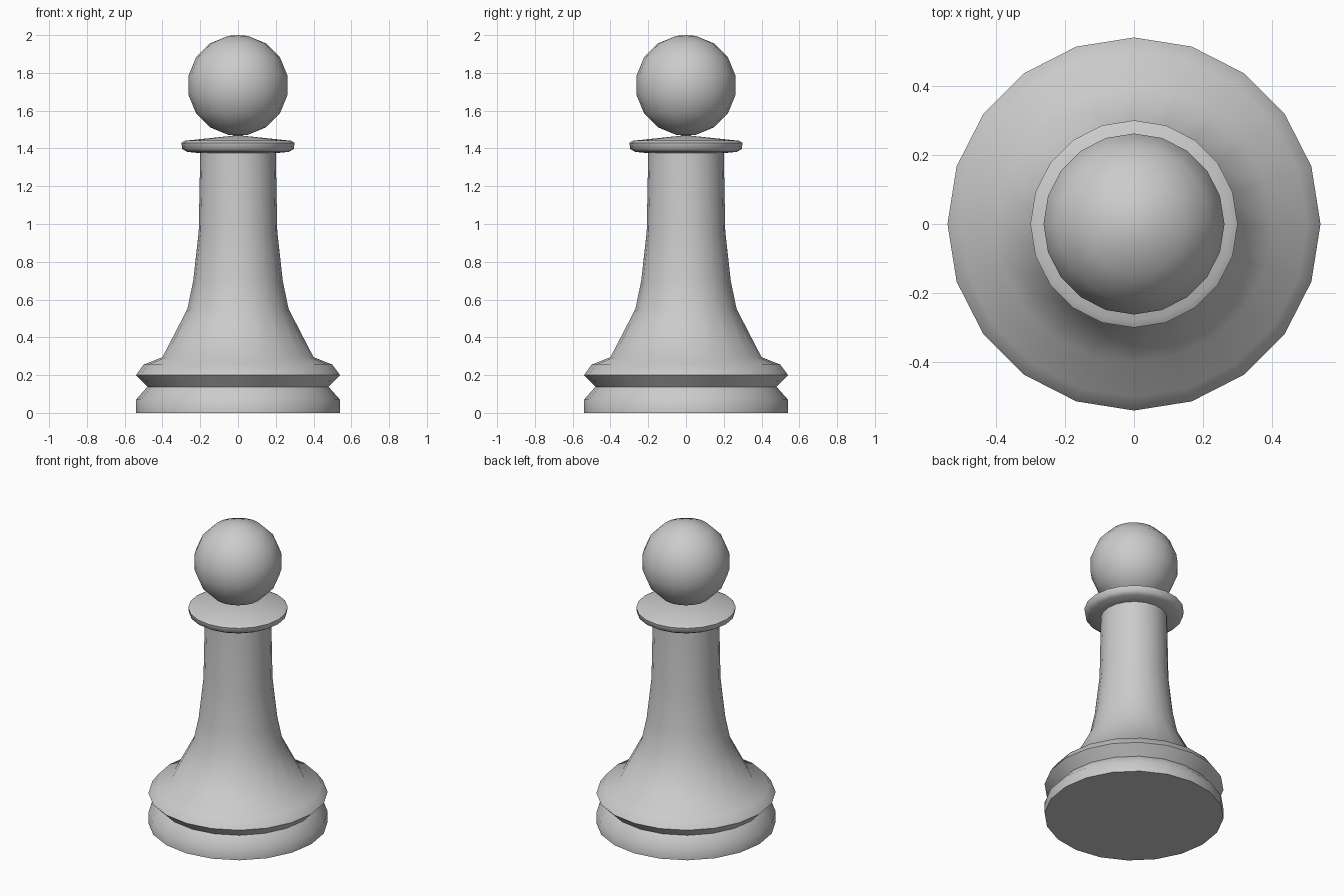
import bpy
import bmesh
from math import sin, cos, pi, radians

cube = bpy.data.objects.get("Cube")
if cube:
    bpy.data.objects.remove(cube, do_unlink=True)

SIDES = 20

# One plain grey for the whole piece
GREY = (0.6, 0.6, 0.6, 1)
mat = bpy.data.materials.new("plain_grey")
mat.use_nodes = True
mat.diffuse_color = GREY
mat.node_tree.nodes["Principled BSDF"].inputs["Base Color"].default_value = GREY


def lathe(name, profile, sharp_angle=60):
    """Turn a bottom-to-top list of (radius, height) around the z axis."""
    bm = bmesh.new()
    rings = []
    for r, z in profile:
        if r == 0:
            rings.append([bm.verts.new((0, 0, z))] * SIDES)
        else:
            rings.append([bm.verts.new((r * cos(2 * pi * i / SIDES),
                                        r * sin(2 * pi * i / SIDES), z))
                          for i in range(SIDES)])
    for low, high in zip(rings, rings[1:]):
        for i in range(SIDES):
            j = (i + 1) % SIDES
            corners = dict.fromkeys((low[i], low[j], high[j], high[i]))
            bm.faces.new(list(corners))
    # Close open ends with flat caps
    if profile[0][0] > 0:
        bm.faces.new(rings[0][::-1])
    if profile[-1][0] > 0:
        bm.faces.new(rings[-1])
    bmesh.ops.recalc_face_normals(bm, faces=bm.faces)
    mesh = bpy.data.meshes.new(name)
    bm.to_mesh(mesh)
    bm.free()
    mesh.materials.append(mat)
    obj = bpy.data.objects.new(name, mesh)
    bpy.context.collection.objects.link(obj)
    bpy.ops.object.select_all(action='DESELECT')
    obj.select_set(True)
    bpy.context.view_layer.objects.active = obj
    bpy.ops.object.shade_smooth_by_angle(angle=radians(sharp_angle))
    return obj


# Grooved foot, flared skirt, slim shaft and collar in one turned profile
foot = [(0.54, 0), (0.54, 0.07), (0.48, 0.138), (0.54, 0.2)]
shaft = [(0.5, 0.255), (0.4, 0.295), (0.268, 0.55), (0.237, 0.7),
         (0.208, 0.96), (0.2, 1.375)]
collar = [(0.27, 1.382), (0.295, 1.397), (0.3, 1.43), (0.28, 1.441), (0, 1.47)]
lathe("body", foot + shaft + collar)

# Round head: evenly spaced rings with a small pole cap at each end
RADIUS, CENTRE, RINGS = 0.267, 1.734, 8
head = [(0, CENTRE - RADIUS)]
for k in range(RINGS):
    a = pi * ((k + 0.5) / RINGS - 0.5)
    head.append((RADIUS * cos(a), CENTRE + RADIUS * sin(a)))
head.append((0, 2))
lathe("head", head)
